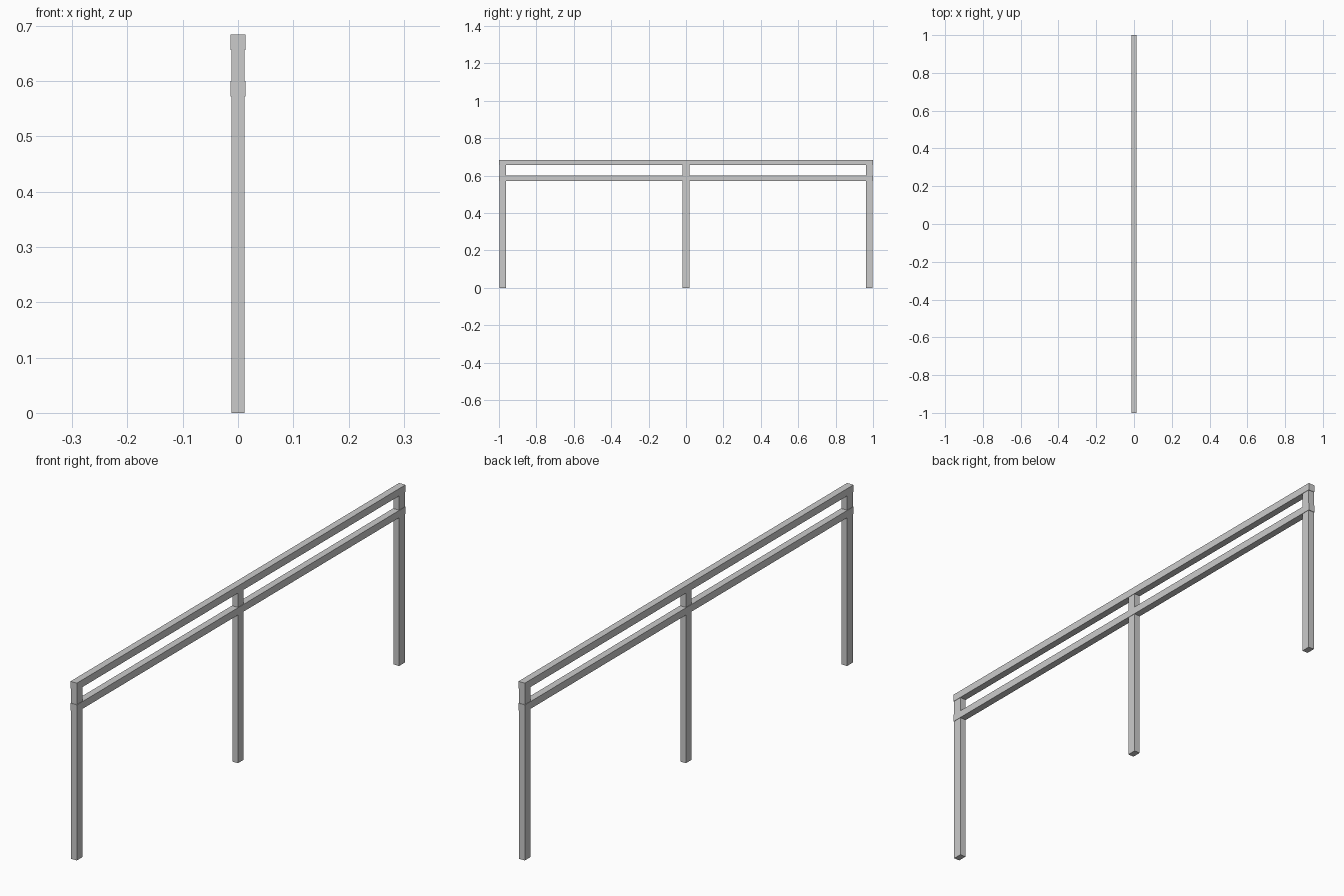
import bpy

if "Cube" in bpy.data.objects:
    bpy.data.objects.remove(bpy.data.objects["Cube"])


def box(name, size, center):
    """Add a cuboid of the given full size."""
    bpy.ops.mesh.primitive_cube_add(size=1, location=center)
    ob = bpy.context.object
    ob.name = name
    ob.scale = size
    bpy.ops.object.transform_apply(location=False, rotation=False, scale=True)
    return ob


# Horizontal rails, slightly thicker than the posts
for name, z0, z1 in (("top_rail", 0.656, 0.684), ("lower_rail", 0.572, 0.600)):
    box(name, (0.027, 2.0, z1 - z0), (0, 0, (z0 + z1) / 2))

# Three upright posts, tops ending at the underside of the top rail
POST_W, POST_D, POST_H = 0.024, 0.035, 0.656
END_Y = 0.998 - POST_D / 2
for name, y in (("front_post", -END_Y), ("middle_post", 0), ("back_post", END_Y)):
    box(name, (POST_W, POST_D, POST_H), (0, y, POST_H / 2))
